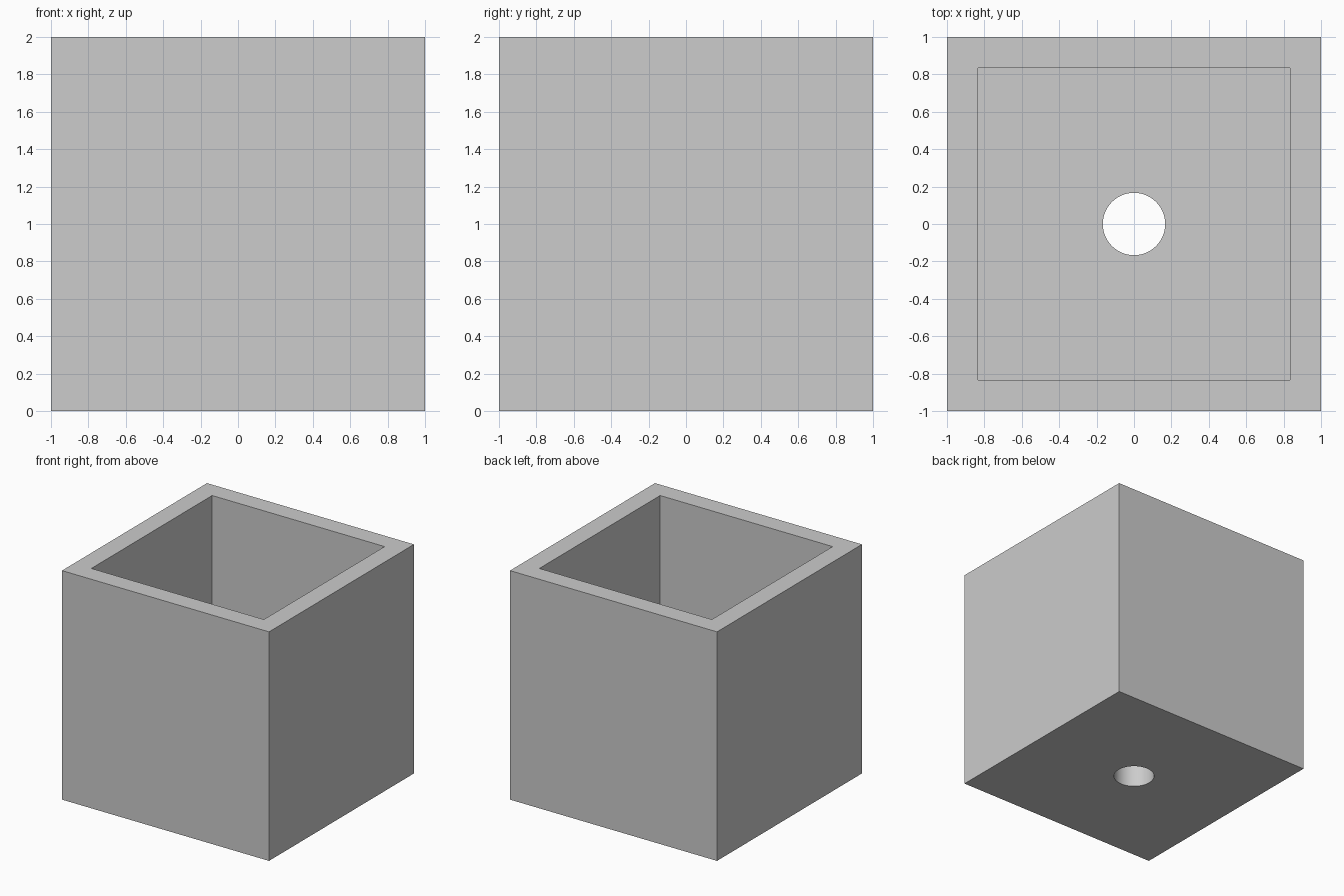
import bpy
import bmesh

SIZE = 2.0
WALL = 1 / 6
FLOOR = 1 / 3
HOLE_RADIUS = 1 / 6

default_cube = bpy.data.objects.get("Cube")
if default_cube:
    bpy.data.objects.remove(default_cube, do_unlink=True)

grey = bpy.data.materials.new("light_grey")
grey.use_nodes = True
colour = (0.604, 0.604, 0.604, 1)
grey.diffuse_color = colour
grey.node_tree.nodes["Principled BSDF"].inputs["Base Color"].default_value = colour


def add_object(name, bm):
    mesh = bpy.data.meshes.new(name)
    bm.to_mesh(mesh)
    bm.free()
    mesh.materials.append(grey)
    obj = bpy.data.objects.new(name, mesh)
    bpy.context.collection.objects.link(obj)
    return obj


# Open box: inset the top face and push it down to the floor
bm = bmesh.new()
bmesh.ops.create_cube(bm, size=SIZE)
bmesh.ops.translate(bm, verts=bm.verts, vec=(0, 0, SIZE / 2))
top = max(bm.faces, key=lambda f: f.calc_center_median().z)
bmesh.ops.inset_region(bm, faces=[top], thickness=WALL, use_even_offset=True)
cavity = bmesh.ops.extrude_discrete_faces(bm, faces=[top])["faces"][0]
bmesh.ops.translate(bm, verts=cavity.verts, vec=(0, 0, FLOOR - SIZE))
bmesh.ops.recalc_face_normals(bm, faces=bm.faces)
box = add_object("open_box", bm)

# Round drain hole through the floor
bm = bmesh.new()
bmesh.ops.create_cone(bm, cap_ends=True, segments=64, radius1=HOLE_RADIUS,
                      radius2=HOLE_RADIUS, depth=FLOOR * 4)
cutter = add_object("drain_hole_cutter", bm)
cutter.hide_render = True

drain = box.modifiers.new("drain_hole", 'BOOLEAN')
drain.operation = 'DIFFERENCE'
drain.solver = 'EXACT'
drain.object = cutter

# Apply the cut so the hole wall can be smoothed
bpy.ops.object.select_all(action='DESELECT')
box.select_set(True)
bpy.context.view_layer.objects.active = box
bpy.ops.object.modifier_apply(modifier=drain.name)
bpy.data.objects.remove(cutter, do_unlink=True)
bpy.ops.object.shade_smooth_by_angle()
